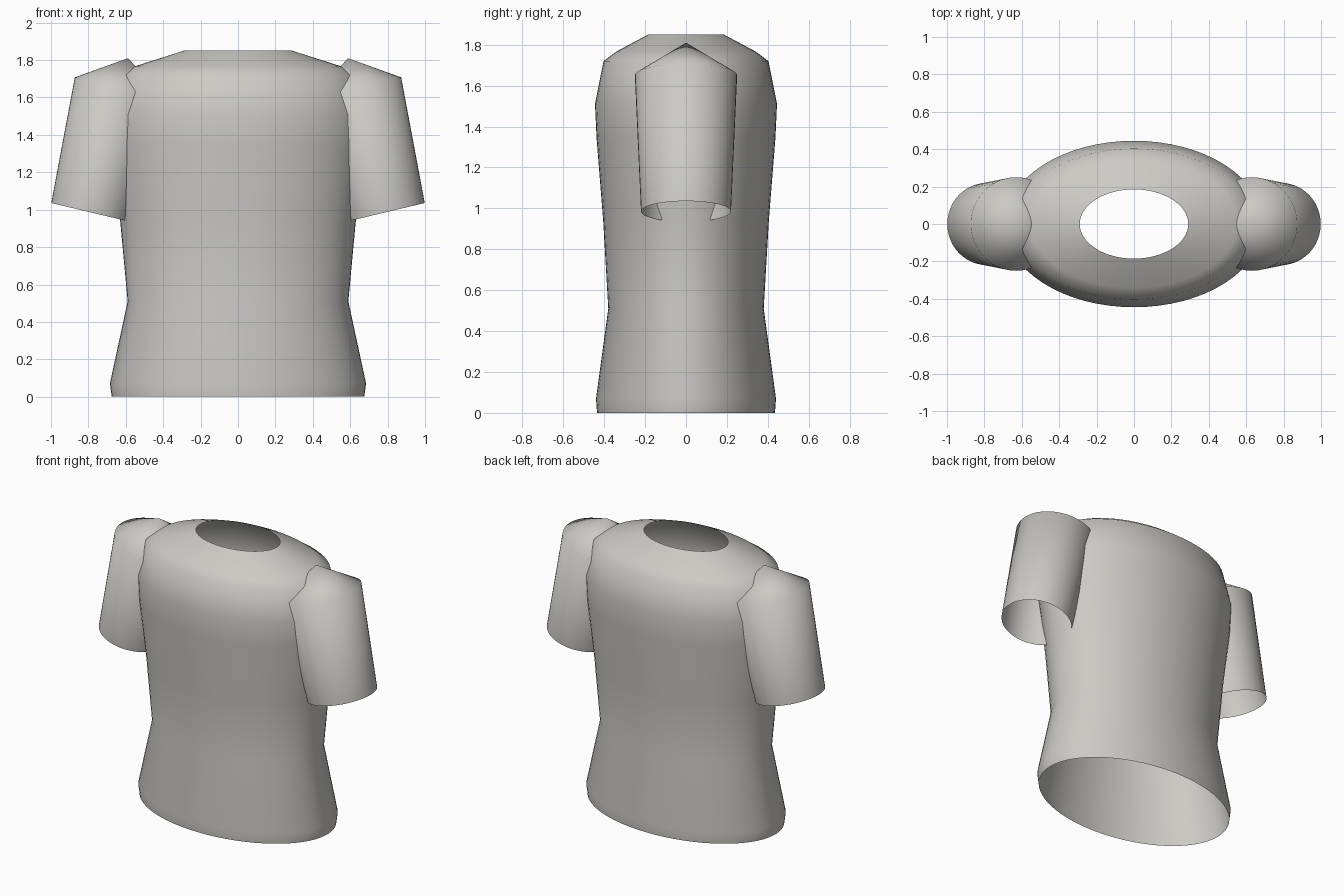
import bpy, bmesh, math
from mathutils import Vector

if "Cube" in bpy.data.objects:
    bpy.data.objects.remove(bpy.data.objects["Cube"])

cloth = bpy.data.materials.new("warm grey cloth")
cloth.diffuse_color = (0.60, 0.59, 0.56, 1)
cloth.use_nodes = True
cloth.node_tree.nodes["Principled BSDF"].inputs["Base Color"].default_value = cloth.diffuse_color


def loft(name, rings, apex=None):
    """Open tube through rings of points, optionally closed by a fan to an apex."""
    bm = bmesh.new()
    loops = [[bm.verts.new(p) for p in ring] for ring in rings]
    n = len(loops[0])
    for a, b in zip(loops, loops[1:]):
        for i in range(n):
            j = (i + 1) % n
            bm.faces.new((a[i], a[j], b[j], b[i]))
    if apex is not None:
        tip = bm.verts.new(apex)
        top = loops[-1]
        for i in range(n):
            bm.faces.new((top[i], top[(i + 1) % n], tip))
    bmesh.ops.recalc_face_normals(bm, faces=bm.faces)
    for f in bm.faces:
        f.smooth = True
    me = bpy.data.meshes.new(name)
    bm.to_mesh(me)
    bm.free()
    me.materials.append(cloth)
    ob = bpy.data.objects.new(name, me)
    bpy.context.collection.objects.link(ob)
    return ob


def ellipse(center, u, v, n):
    c, u, v = Vector(center), Vector(u), Vector(v)
    return [c + u * math.cos(2 * math.pi * i / n) + v * math.sin(2 * math.pi * i / n)
            for i in range(n)]


# shirt body: (height, half width, half depth), open at hem and neck
body = [(0, 0.675, 0.435), (0.07, 0.685, 0.44), (0.51, 0.59, 0.38),
        (0.94, 0.63, 0.405), (1.34, 0.68, 0.437), (1.51, 0.69, 0.445),
        (1.72, 0.635, 0.403), (1.767, 0.55, 0.34), (1.85, 0.29, 0.185)]
loft("shirt_body", [ellipse((0, 0, z), (rx, 0, 0), (0, ry, 0), 64) for z, rx, ry in body])

# sleeves: tilted tubes, open at the cuff, closed by a shoulder cone
for side, name in ((1, "left_sleeve"), (-1, "right_sleeve")):
    rings = []
    for x, z, r in ((0.785, 0.985, 0.22), (0.63, 1.65, 0.25)):
        rings.append(ellipse((side * x, 0, z), (side * r * 0.97, 0, r * 0.23), (0, r, 0), 48))
    loft(name, rings, apex=(side * 0.588, 0, 1.81))
